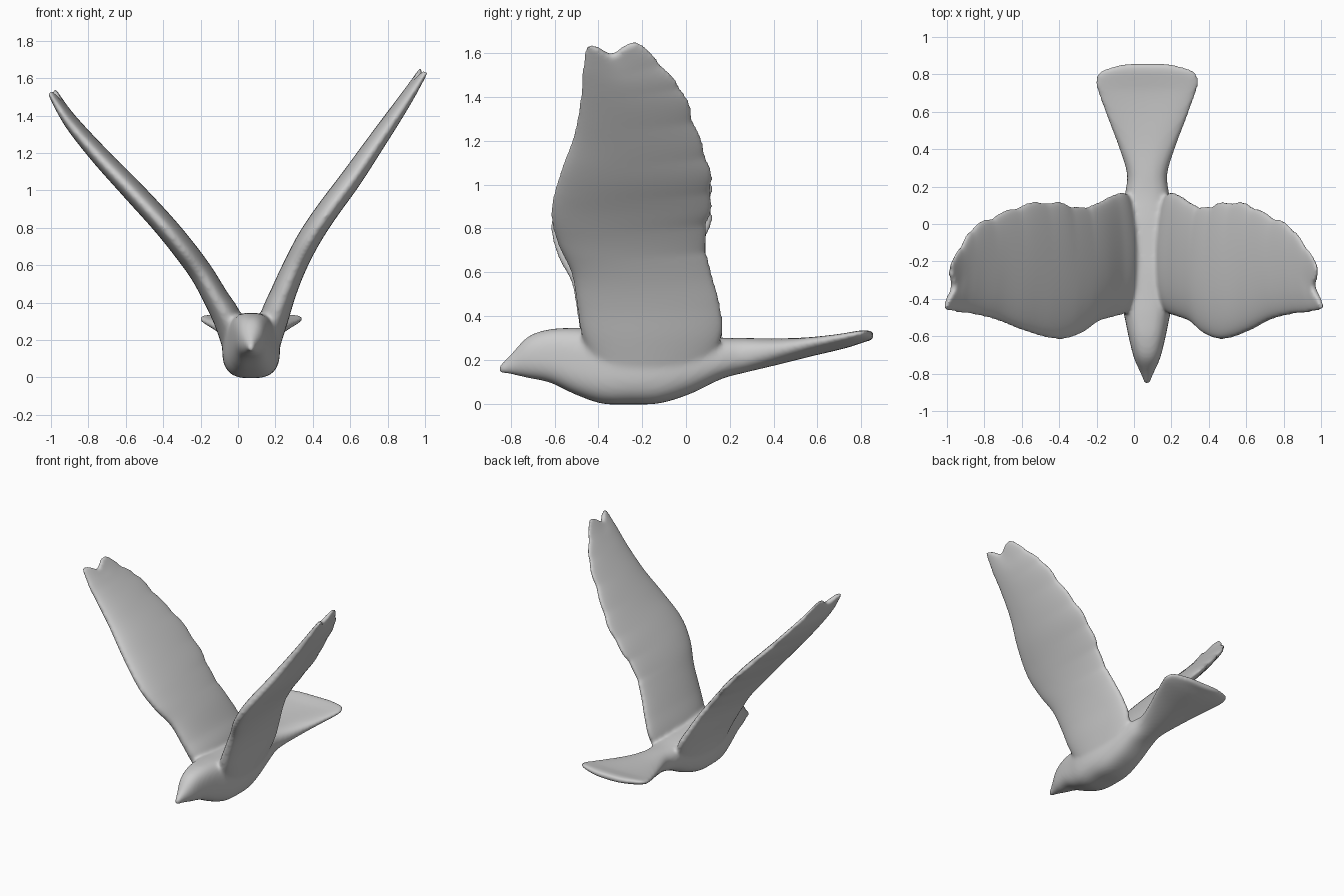
import bpy, bmesh, math
from mathutils import Vector

if "Cube" in bpy.data.objects:
    bpy.data.objects.remove(bpy.data.objects["Cube"])

CX = 0.07  # the body sits slightly right of centre


def spline(keys, t):
    """Catmull-Rom sample of a list of tuples, t from 0 to 1."""
    f = min(max(t, 0), 1) * (len(keys) - 1)
    i = min(int(f), len(keys) - 2)
    u = f - i
    p0, p1, p2, p3 = (keys[min(max(i + k, 0), len(keys) - 1)] for k in (-1, 0, 1, 2))
    return [0.5 * (2 * b + (c - a) * u + (2 * a - 5 * b + 4 * c - d) * u * u
                   + (3 * b - a - 3 * c + d) * u ** 3)
            for a, b, c, d in zip(p0, p1, p2, p3)]


def loft(bm, rings):
    """Skin closed rings and close both ends with strips across the section."""
    vs = [[bm.verts.new(p) for p in r] for r in rings]
    n = len(vs[0])
    for a, b in zip(vs, vs[1:]):
        for i in range(n):
            bm.faces.new((a[i], a[(i + 1) % n], b[(i + 1) % n], b[i]))
    for r in (vs[0], vs[-1]):
        for i in range(n // 2):
            q = dict.fromkeys((r[i], r[i + 1], r[n - i - 1], r[(n - i) % n]))
            bm.faces.new(list(q))


def spow(v, e):
    return math.copysign(abs(v) ** e, v)


# Body and tail sections: y, half width, bottom z, top z, upward bow of the sides, roundness
BODY = [
    (-0.856, 0.014, 0.140, 0.170, 0, 1.0), (-0.80, 0.034, 0.134, 0.225, 0, 0.95),
    (-0.72, 0.069, 0.117, 0.307, 0, 0.85), (-0.62, 0.095, 0.096, 0.340, 0, 0.75),
    (-0.50, 0.120, 0.040, 0.346, 0, 0.7), (-0.38, 0.145, 0.000, 0.342, 0, 0.7),
    (-0.25, 0.155, -0.003, 0.337, 0, 0.68), (-0.12, 0.15, 0.002, 0.327, 0, 0.7),
    (0.02, 0.135, 0.045, 0.317, 0, 0.75), (0.16, 0.118, 0.112, 0.302, 0, 0.8),
    (0.27, 0.108, 0.142, 0.300, 0.002, 0.85), (0.42, 0.155, 0.178, 0.298, 0.01, 0.85),
    (0.58, 0.217, 0.218, 0.303, 0.02, 0.8), (0.70, 0.261, 0.246, 0.312, 0.024, 0.75),
    (0.765, 0.277, 0.264, 0.323, 0.022, 0.75), (0.82, 0.245, 0.283, 0.333, 0.016, 0.75),
    (0.857, 0.12, 0.292, 0.330, 0.005, 0.8),
]


def body_ring(t, n=40):
    y, w, z0, z1, bow, e = spline(BODY, t)
    ring = []
    for i in range(n):
        a = 2 * math.pi * i / n
        c, s = spow(math.cos(a), e), spow(math.sin(a), e)
        ring.append((CX + w * c, y, (z0 + z1) / 2 + s * (z1 - z0) / 2 + bow * c * c))
    return ring


# Wing sections shared by both sides: leading y, trailing y, half thickness
CHORD = [
    (-0.40, 0.08, 0.07), (-0.475, 0.165, 0.075), (-0.50, 0.155, 0.066), (-0.525, 0.118, 0.061),
    (-0.59, 0.09, 0.060), (-0.617, 0.115, 0.058), (-0.575, 0.112, 0.055),
    (-0.513, 0.055, 0.048), (-0.483, -0.008, 0.039), (-0.475, -0.10, 0.030), (-0.46, -0.21, 0.018),
]
# Spines in front view: x, z from the root to the tip
SPINE_RIGHT = [(0.135, 0.12), (0.19, 0.31), (0.245, 0.46), (0.305, 0.60), (0.38, 0.745), (0.475, 0.89),
               (0.60, 1.06), (0.72, 1.235), (0.84, 1.41), (0.92, 1.53), (0.993, 1.645)]
SPINE_LEFT = [(0.005, 0.12), (-0.05, 0.30), (-0.12, 0.43), (-0.195, 0.56), (-0.29, 0.69), (-0.405, 0.83),
              (-0.57, 1.01), (-0.73, 1.18), (-0.86, 1.33), (-0.93, 1.425), (-0.996, 1.535)]


def wing_ring(spine, side, t, n=48):
    lead, trail, th = spline(CHORD, t)
    # feather scallops along the outer trailing edge
    if t > 0.35:
        trail += 0.014 * (abs(math.sin(t * math.pi * 11)) - 0.5)
    ring = []
    for i in range(n):
        a = 2 * math.pi * i / n
        c = math.cos(a)
        # notch between the two tip feathers
        s = t - t ** 10 * 0.05 * math.exp(-(c / 0.5) ** 2)
        x, z = spline(spine, s)
        x1, z1 = spline(spine, min(s + 0.02, 1))
        x0, z0 = spline(spine, s - 0.02)
        d = Vector((x1 - x0, z1 - z0)).normalized()
        nx, nz = -d.y * side, d.x * side
        h = spow(math.sin(a), 0.9) * th * (1 - 0.22 * c) + 0.018 * c * t
        ring.append((x + nx * h * side * side, (lead + trail) / 2 + c * (trail - lead) / 2, z + nz * h))
    return ring


bm = bmesh.new()
loft(bm, [body_ring(k / 80) for k in range(81)])
for spine, side in ((SPINE_RIGHT, 1), (SPINE_LEFT, -1)):
    loft(bm, [wing_ring(spine, side, k / 120) for k in range(121)])
bmesh.ops.recalc_face_normals(bm, faces=bm.faces)
mesh = bpy.data.meshes.new("flying_bird")
bm.to_mesh(mesh)
bm.free()
bird = bpy.data.objects.new("flying_bird", mesh)
bpy.context.collection.objects.link(bird)

# Fuse the parts into one soft skin
fuse = bird.modifiers.new("fuse", "REMESH")
fuse.mode = "VOXEL"
fuse.voxel_size = 0.011
fuse.use_smooth_shade = True
soften = bird.modifiers.new("soften", "SMOOTH")
soften.factor = 0.5
soften.iterations = 12
